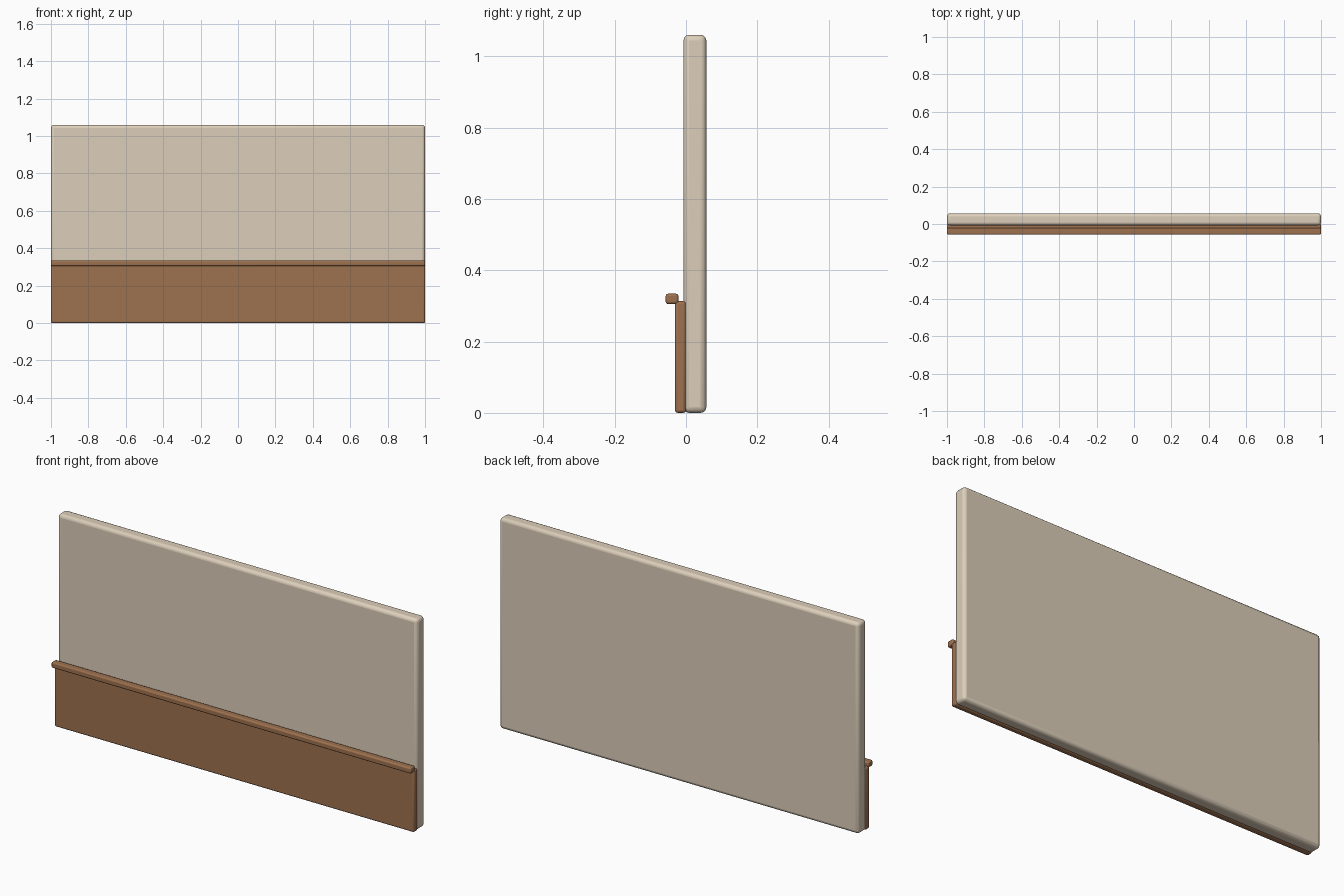
import bpy

if "Cube" in bpy.data.objects:
    bpy.data.objects.remove(bpy.data.objects["Cube"])


def material(name, color):
    m = bpy.data.materials.new(name)
    m.diffuse_color = color
    m.use_nodes = True
    m.node_tree.nodes["Principled BSDF"].inputs["Base Color"].default_value = m.diffuse_color
    return m


def rounded_box(name, y, z, radius, mat):
    # full-width board spanning the given y and z ranges
    bpy.ops.mesh.primitive_cube_add(
        size=1, location=(0, (y[0] + y[1]) / 2, (z[0] + z[1]) / 2))
    ob = bpy.context.object
    ob.name = name
    ob.scale = (2, y[1] - y[0], z[1] - z[0])
    bpy.ops.object.transform_apply(location=False, rotation=False, scale=True)
    bev = ob.modifiers.new("rounded_edges", 'BEVEL')
    bev.width = radius
    bev.segments = 3
    ob.data.materials.append(mat)
    bpy.ops.object.shade_smooth_by_angle(angle=0.7)
    return ob


plaster = material("plaster", (0.72, 0.62, 0.49, 1))
wood = material("wood", (0.34, 0.165, 0.078, 1))

# plaster wall, wooden lower panelling, and the rail capping it
rounded_box("wall_panel", (-0.007, 0.057), (0.0, 1.06), 0.016, plaster)
rounded_box("wainscot_board", (-0.031, 0.0), (0.0, 0.313), 0.008, wood)
rounded_box("chair_rail", (-0.057, -0.021), (0.305, 0.334), 0.007, wood)
